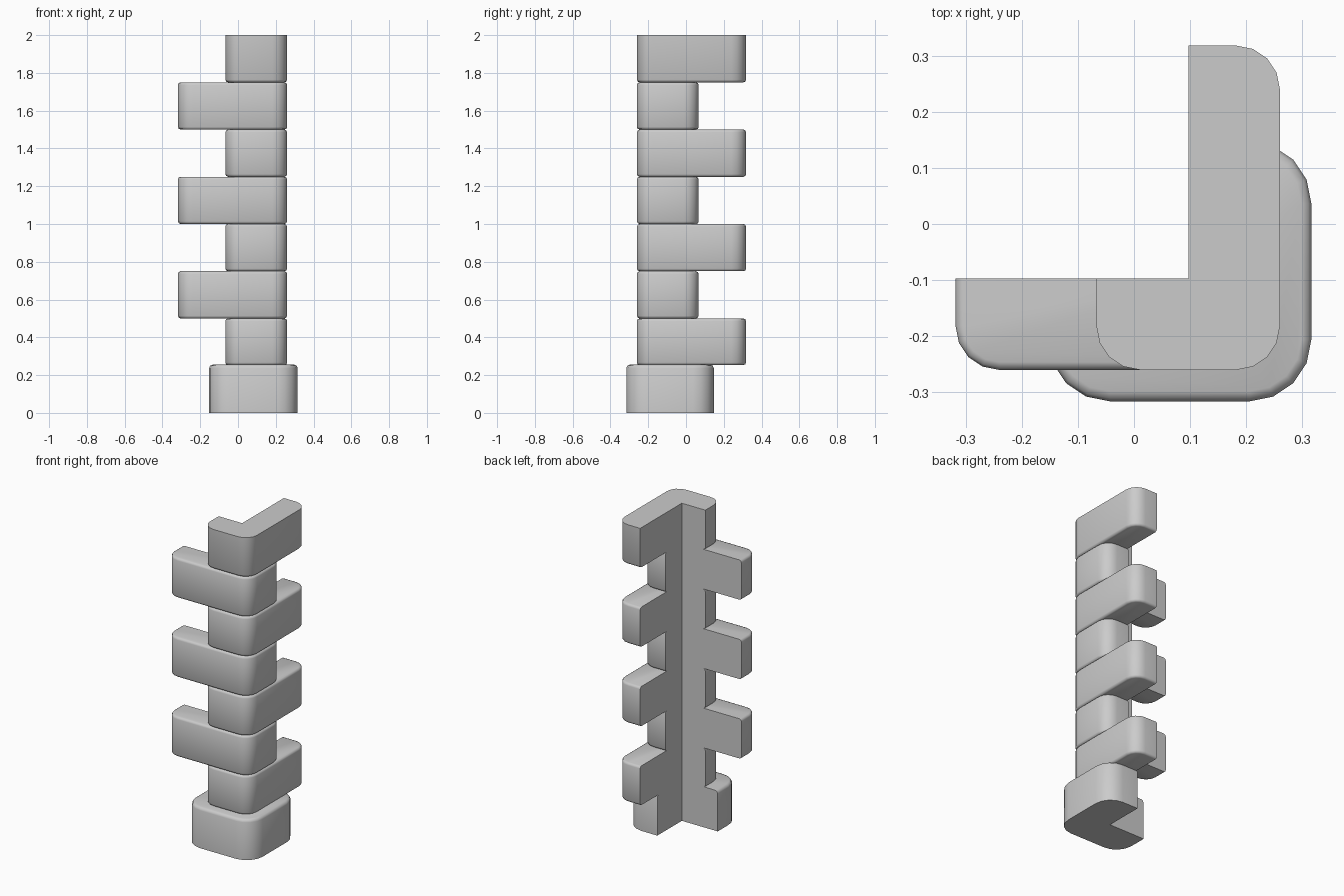
import bpy, bmesh, math

if "Cube" in bpy.data.objects:
    bpy.data.objects.remove(bpy.data.objects["Cube"])

INNER = 0.097   # distance of the two inner wall planes from the origin
SEG = 4         # segments per rounded corner


def outline(left, back, outer, radius, inset):
    """L-shaped outline; only the outward sides move with the inset."""
    l, k, o = left + inset, back - inset, outer - inset
    r = radius - inset
    pts = [(l, -INNER)]
    for cx, cy, start in ((l + r, -o + r, 180), (o - r, -o + r, 270), (o - r, k - r, 0)):
        for i in range(SEG + 1):
            a = math.radians(start + 90 * i / SEG)
            pts.append((cx + r * math.cos(a), cy + r * math.sin(a)))
    return pts + [(INNER, k), (INNER, -INNER)]


def corner_block(name, z0, z1, left, back, outer, radius, soft, round_bottom=True, round_top=True):
    steps = ((soft, 0), (soft * 0.3, soft * 0.3), (0, soft))   # inset, height
    rings = [(i, z0 + h) for i, h in steps] if round_bottom else [(0, z0)]
    rings += [(i, z1 - h) for i, h in reversed(steps)] if round_top else [(0, z1)]
    bm = bmesh.new()
    loops = [[bm.verts.new((x, y, z)) for x, y in outline(left, back, outer, radius, i)]
             for i, z in rings]
    n = len(loops[0])
    for a, b in zip(loops, loops[1:]):
        for j in range(n):
            k = (j + 1) % n
            bm.faces.new((a[j], a[k], b[k], b[j]))
    bm.faces.new(loops[0][::-1])
    bm.faces.new(loops[-1])
    bmesh.ops.recalc_face_normals(bm, faces=bm.faces)
    mesh = bpy.data.meshes.new(name)
    bm.to_mesh(mesh)
    bm.free()
    ob = bpy.data.objects.new(name, mesh)
    bpy.context.collection.objects.link(ob)
    bpy.ops.object.select_all(action='DESELECT')
    ob.select_set(True)
    bpy.context.view_layer.objects.active = ob
    bpy.ops.object.shade_smooth_by_angle(angle=math.radians(50))


# wider foot block
corner_block("base_block", 0, 0.255, -0.153, 0.147, 0.316, 0.11, 0.018, round_bottom=False)

# seven stacked corner stones, the long arm alternating between back and left
for i in range(7):
    long_back = i % 2 == 0
    left, back = (-0.067, 0.318) if long_back else (-0.318, 0.067)
    z = 0.25 * (i + 1) + (0.003 if i == 0 else 0)
    corner_block(f"corner_stone_{i + 1}", z, 0.25 * (i + 2), left, back, 0.26, 0.078, 0.014,
                 round_top=i < 6)
